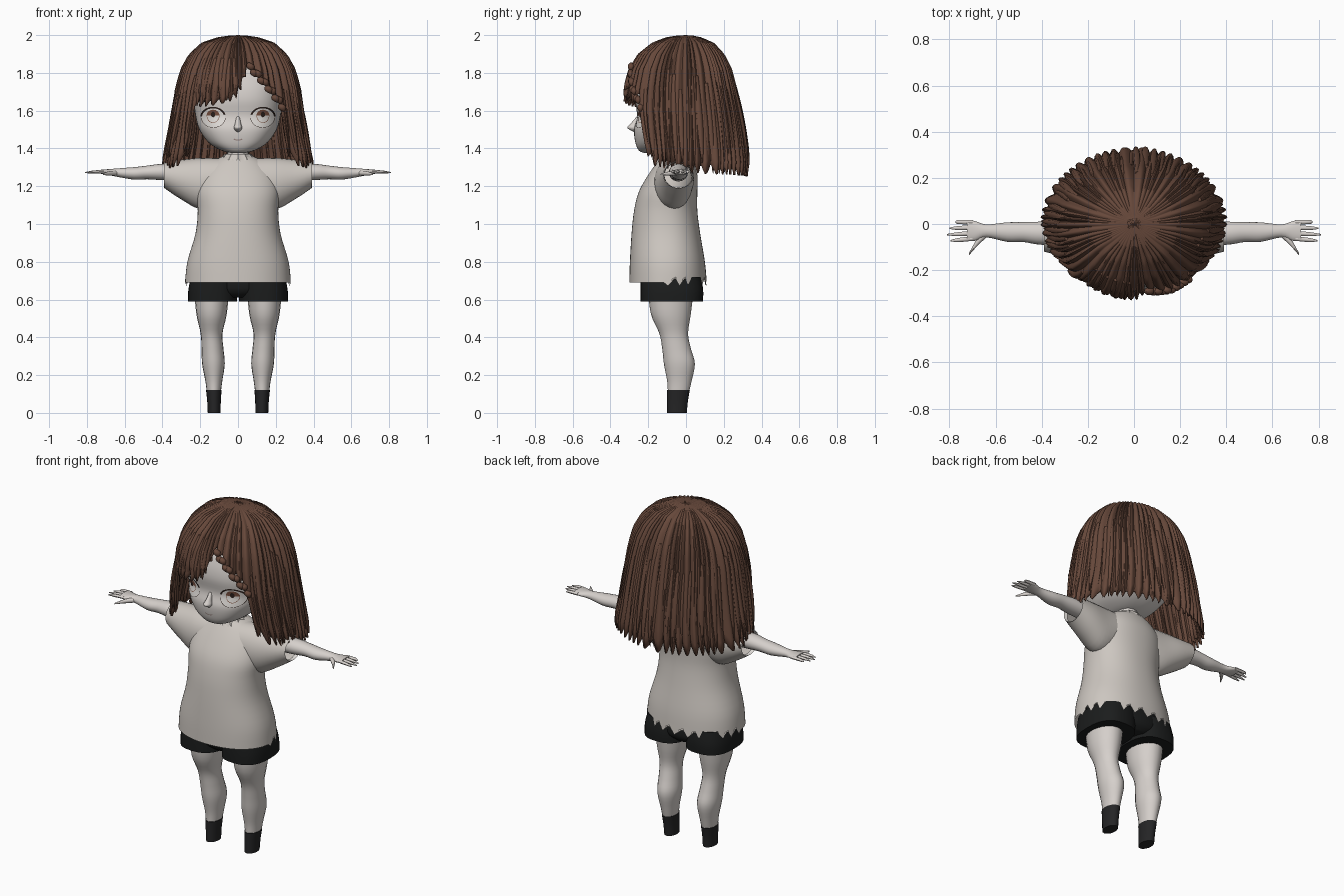
import bpy, bmesh, math, random
from mathutils import Vector
from mathutils.bvhtree import BVHTree

random.seed(4)
old = bpy.data.objects.get("Cube")
if old:
    bpy.data.objects.remove(old)


def material(name, rgb):
    m = bpy.data.materials.new(name)
    m.use_nodes = True
    m.diffuse_color = (*rgb, 1)
    bsdf = m.node_tree.nodes["Principled BSDF"]
    bsdf.inputs["Base Color"].default_value = (*rgb, 1)
    bsdf.inputs["Roughness"].default_value = 0.8
    return m


SKIN = material("pale skin", (.67, .63, .60))
SHIRT = material("off white cloth", (.61, .57, .53))
HAIR = material("brown hair", (.135, .065, .043))
BLACK = material("black cloth", (.011, .012, .012))
SOCK = material("charcoal sock", (.018, .018, .019))
WHITE = material("eye white", (.74, .71, .68))
IRIS = material("brown iris", (.19, .08, .05))
LASH = material("dark lash", (.025, .015, .012))
LIP = material("soft lip", (.33, .24, .22))
parts = []


def add(name, verts, faces, mat, mirror=False):
    me = bpy.data.meshes.new(name)
    me.from_pydata(verts, [], faces)
    bm = bmesh.new()
    bm.from_mesh(me)
    bmesh.ops.recalc_face_normals(bm, faces=bm.faces)
    bm.to_mesh(me)
    bm.free()
    me.materials.append(mat)
    ob = bpy.data.objects.new(name, me)
    bpy.context.collection.objects.link(ob)
    if mirror:
        ob.modifiers.new("mirror", "MIRROR").use_mirror_merge = False
    parts.append(ob)
    return ob


def smooth_path(st, steps):
    """Catmull-Rom interpolation of station tuples."""
    out = []
    for i in range(len(st) - 1):
        a, b, c, d = (st[min(max(i + k, 0), len(st) - 1)] for k in (-1, 0, 1, 2))
        for s in range(steps):
            t = s / steps
            out.append([q + .5 * t * (r - p + t * (2*p - 5*q + 4*r - w + t * (3*(q - r) + w - p)))
                        for p, q, r, w in zip(a, b, c, d)])
    return out + [list(st[-1])]


def loft(name, st, mat, axis="z", n=20, steps=4, power=2, caps=True, mirror=False):
    """Stations: position along axis, two centre coordinates, two radii."""
    verts, faces = [], []
    rings = smooth_path(st, steps)
    for s, c1, c2, r1, r2 in rings:
        for k in range(n):
            a = 2 * math.pi * k / n
            u, v = math.cos(a), math.sin(a)
            p = c1 + r1 * math.copysign(abs(u) ** (2 / power), u)
            q = c2 + r2 * math.copysign(abs(v) ** (2 / power), v)
            verts.append((p, q, s) if axis == "z" else (s, p, q))
    for j in range(len(rings) - 1):
        for k in range(n):
            l = (k + 1) % n
            faces.append((j*n + k, j*n + l, j*n + n + l, j*n + n + k))
    if caps:
        faces += [tuple(range(n)), tuple(range(len(verts) - n, len(verts)))]
    return add(name, verts, faces, mat, mirror)


def body(rows):
    """Rows of z, half width, front y, back y, turned into loft stations."""
    return [(z, 0, (f + b) / 2, w, (b - f) / 2) for z, w, f, b in rows]


def interp(x, table, col=1):
    for a, b in zip(table, table[1:]):
        if x <= b[0]:
            t = max(0, (x - a[0]) / (b[0] - a[0]))
            return a[col] + t * (b[col] - a[col])
    return table[-1][col]


# Legs, socks and shorts
loft("leg", [(.11, .128, -.04, .037, .056), (.17, .128, -.035, .045, .065), (.26, .13, -.035, .06, .082),
             (.34, .135, -.05, .058, .076), (.42, .14, -.065, .058, .076), (.52, .14, -.08, .08, .105),
             (.64, .14, -.08, .092, .12)], SKIN, mirror=True)
loft("sock", [(0, .126, -.048, .034, .052), (.06, .127, -.045, .036, .055),
              (.12, .128, -.04, .041, .06)], SOCK, mirror=True)
loft("shorts_leg", [(.59, .135, -.075, .13, .165), (.65, .133, -.075, .13, .166),
                    (.72, .125, -.08, .125, .16)], BLACK, n=28, power=2.6, mirror=True)
loft("shorts_seat", body([(.61, .1, -.19, .05), (.66, .245, -.23, .085), (.8, .23, -.22, .06)]), BLACK, n=32)

# Shirt body with a torn back hem
shirt = loft("shirt_body", body([(.69, .28, -.3, .11), (.8, .268, -.297, .1), (.95, .225, -.288, .075),
                                 (1.07, .213, -.275, .06), (1.17, .22, -.25, .06), (1.26, .2, -.2, .06),
                                 (1.33, .14, -.15, .035), (1.36, .075, -.12, .01)]),
             SHIRT, n=72, power=2.2, caps=False)
for v in list(shirt.data.vertices)[:72]:
    if v.co.y > -.1:
        v.co.z += (v.index % 3) * .024 - .018
loft("sleeve", [(.1, -.07, 1.23, .1, .12), (.2, -.065, 1.215, .1, .135), (.3, -.05, 1.235, .092, .105),
                (.39, -.04, 1.26, .08, .07)], SHIRT, "x", n=24, caps=False, mirror=True)
loft("sleeve_lining", [(.37, -.04, 1.258, .074, .066), (.391, -.04, 1.26, .079, .069)],
     WHITE, "x", n=24, caps=False, mirror=True)

# Pointed collar
cv, cf = [], []
for k in range(24):
    a = 2 * math.pi * k / 24
    for r, z in ((.07, 1.37), (.095, 1.345 - .03 * (k % 2))):
        cv.append((r * math.cos(a), -.06 + r * math.sin(a), z))
    m = (k + 1) % 24
    cf.append((2*k, 2*k + 1, 2*m + 1, 2*m))
add("collar", cv, cf, SHIRT)

# Arms, hands and fingers
loft("arm", [(.25, -.04, 1.27, .05, .045), (.4, -.04, 1.275, .05, .043), (.48, -.035, 1.273, .043, .036),
             (.55, -.035, 1.268, .042, .033), (.64, -.03, 1.272, .028, .022),
             (.69, -.03, 1.275, .043, .015), (.725, -.028, 1.277, .045, .012)], SKIN, "x", mirror=True)
for i, (y, tip) in enumerate(((.008, .775), (-.016, .8), (-.04, .81), (-.063, .795))):
    loft(f"finger_{i + 1}", [(.7, y, 1.277, .01, .009), (.76, y * 1.1, 1.276, .009, .008),
                             (tip, y * 1.15, 1.272, .003, .003)], SKIN, "x", n=8, mirror=True)
loft("thumb", [(.64, -.04, 1.27, .018, .014), (.68, -.08, 1.268, .016, .012), (.715, -.13, 1.263, .005, .004)],
     SKIN, "x", n=10, mirror=True)

# Neck, head and nose
loft("neck", body([(1.28, .075, -.13, .02), (1.36, .058, -.115, .0), (1.46, .06, -.12, 0)]), SKIN)
head = loft("head", body([(1.377, .04, -.225, -.1), (1.39, .09, -.25, 0), (1.43, .155, -.268, .08),
                          (1.5, .205, -.275, .15), (1.57, .225, -.258, .18), (1.66, .235, -.268, .2),
                          (1.75, .235, -.25, .2), (1.85, .19, -.2, .15), (1.92, .08, -.1, .08)]),
            SKIN, n=64, power=2.6, steps=5)
loft("nose", [(1.485, 0, -.262, .008, .008), (1.508, 0, -.278, .022, .032), (1.53, 0, -.27, .016, .024),
              (1.57, 0, -.25, .008, .01)], SKIN, n=16)
tree = BVHTree.FromPolygons([v.co for v in head.data.vertices], [p.vertices[:] for p in head.data.polygons])


def patch(name, cx, cz, rx, rz, mat, lift, a0=0, a1=360, inner=0, mirror=True):
    """Thin elliptical plate or arc laid on the face."""
    verts, faces, n = [], [], 32
    for j in range(5):
        f = inner + (1 - inner) * j / 4
        for k in range(n + 1):
            a = math.radians(a0 + (a1 - a0) * k / n)
            x, z = cx + rx * f * math.cos(a), cz + rz * f * math.sin(a)
            hit = tree.ray_cast(Vector((x, -1, z)), Vector((0, 1, 0)))[0]
            verts.append((x, (hit.y if hit else -.2) - lift, z))
    for j in range(4):
        for k in range(n):
            q = j * (n + 1) + k
            faces.append((q, q + 1, q + n + 2, q + n + 1))
    add(name, verts, faces, mat, mirror)


# Painted face
patch("eye_white", .13, 1.562, .062, .05, WHITE, .003)
patch("eye_outline", .13, 1.562, .064, .052, LASH, .004, 180, 360, .96)
patch("iris", .132, 1.575, .034, .03, IRIS, .005, 0, 180)
patch("iris_lower", .132, 1.575, .034, .04, IRIS, .005, 180, 360, .93)
patch("pupil", .132, 1.58, .011, .015, LASH, .007)
patch("upper_lash", .132, 1.565, .068, .055, LASH, .008, 5, 165, .86)
patch("mouth", 0, 1.46, .032, .018, LIP, .004, 215, 325, .75, False)

# Hair profile: drop from crown, then front, side and back radius
PROFILE = [(0, 0, 0, 0), (.003, .05, .05, .04), (.012, .105, .11, .08), (.04, .175, .19, .145),
           (.1, .25, .255, .2), (.18, .3, .3, .24), (.28, .325, .328, .265), (.4, .328, .345, .29),
           (.55, .305, .37, .315), (.67, .28, .395, .33), (.76, .26, .405, .322)]
# Hem height by angle in degrees from the front
HEM = [(-180, 1.26), (-90, 1.28), (-52, 1.32), (-45, 1.36), (-42, 1.63), (-33, 1.63), (-18, 1.64), (-6, 1.66),
       (2, 1.72), (7, 1.8), (11, 1.84), (15, 1.82), (25, 1.75), (38, 1.68), (42, 1.6), (45, 1.36),
       (52, 1.32), (90, 1.28), (180, 1.26)]


def wave(t):
    return abs(math.sin(27 * t + 1.1 * math.sin(5 * t) + .8 * math.sin(11 * t)))


def hair_point(t, z, out=0):
    d = 2 - z
    c, s = math.cos(t), math.sin(t)
    depth = interp(d, PROFILE, 1 if c > 0 else 3)
    width = interp(d, PROFILE, 2)
    return ((width + out) * s, -(depth + out) * c, z)


# Ridged hair shell
COLS, ROWS = 360, 20
verts, faces = [], []
for k in range(COLS):
    t = 2 * math.pi * k / COLS - math.pi
    hem = interp(math.degrees(t), HEM)
    w = wave(t)
    hem += (1 - w) * (.055 if hem < 1.5 else .035) - .01
    for j in range(ROWS + 1):
        s = j / ROWS
        z = 2 - (2 - hem) * s ** 1.8
        verts.append(hair_point(t, z, min(1, 3 * s) * (w - .75) * .022))
for k in range(COLS):
    m = (k + 1) % COLS
    for j in range(ROWS):
        a, b = k * (ROWS + 1) + j, m * (ROWS + 1) + j
        faces.append((a, b, b + 1, a + 1))
shell = add("hair_shell", verts, faces, HAIR)
solid = shell.modifiers.new("thickness", "SOLIDIFY")
solid.thickness = .012


# Loose tapered locks over the shell
def lock(name, deg, top, low, size, out):
    t, st = math.radians(deg), []
    for j in range(8):
        s = j / 7
        x, y, z = hair_point(t + .05 * s * math.sin(deg), top + (low - top) * s, out * s - .012)
        r = size * (.25 + .75 * math.sin(math.pi * min(1, .15 + s * .5))) * (1 - s ** 4) + .0015
        st.append((z, x, y, r, r))
    loft(name, st, HAIR, n=8, steps=2)


for i in range(44):
    deg = 47 + i * 266 / 43
    deg = deg if deg <= 180 else deg - 360
    low = interp(deg, HEM) + random.uniform(-.01, .05)
    lock(f"long_lock_{i + 1}", deg, random.uniform(1.7, 1.85), low, random.uniform(.012, .02),
         random.uniform(-.01, .02))
for i in range(9):
    lock(f"fringe_lock_{i + 1}", -41 + i * 4.6, 1.88, 1.625 + .012 * (i % 3) + .002 * i, .017, .004)

# Braid along the parting
for i in range(10):
    s = i / 9
    x, y, z = hair_point(math.radians(13 + 30 * s), 1.825 - .2 * s ** 1.1, .002)
    z += .008 * (-1) ** i
    loft(f"braid_{i + 1}", [(z - .022, x + .008, y, .003, .003), (z - .008, x, y, .02, .016),
                            (z + .01, x - .003, y, .02, .016), (z + .022, x - .01, y, .003, .003)],
         HAIR, n=10, steps=2)

bpy.ops.object.select_all(action="DESELECT")
for ob in parts:
    ob.select_set(True)
bpy.context.view_layer.objects.active = shell
bpy.ops.object.shade_smooth_by_angle(angle=math.radians(45))
